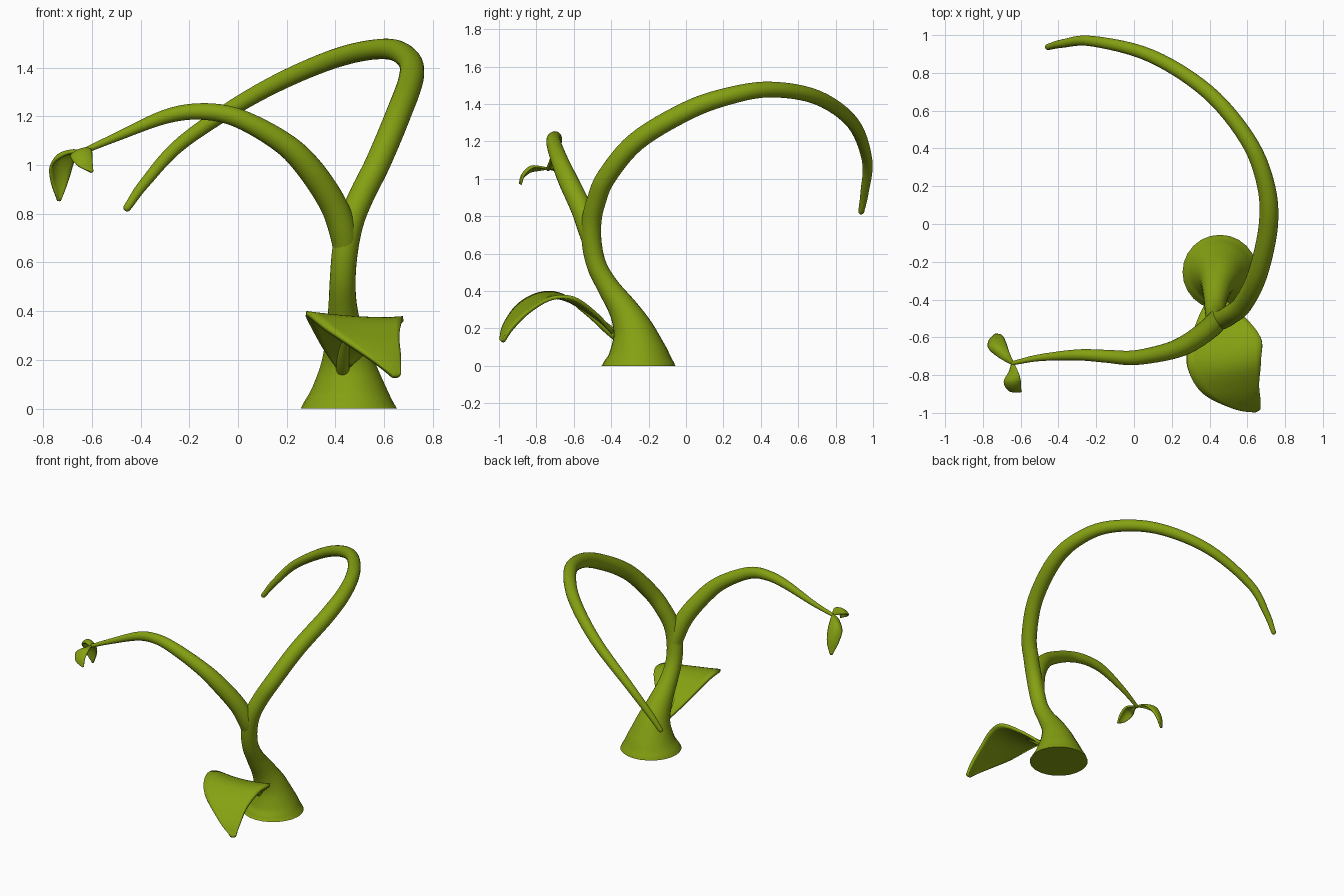
import bpy, bmesh, math
from mathutils import Vector

green = bpy.data.materials.new("leaf_green")
green.diffuse_color = (0.235, 0.355, 0.006, 1)


def spline(vals, steps):
    """Catmull-Rom through a list of Vectors."""
    ext = [vals[0] * 2 - vals[1]] + vals + [vals[-1] * 2 - vals[-2]]
    out = []
    for i in range(1, len(ext) - 2):
        a, b, c, d = ext[i - 1:i + 3]
        for s in range(steps):
            t = s / steps
            out.append(0.5 * (2 * b + (c - a) * t + (2 * a - 5 * b + 4 * c - d) * t * t
                              + (3 * b - a - 3 * c + d) * t ** 3))
    return out + [vals[-1].copy()]


def finish(bm, name):
    bmesh.ops.recalc_face_normals(bm, faces=bm.faces)
    me = bpy.data.meshes.new(name)
    bm.to_mesh(me)
    bm.free()
    me.materials.append(green)
    ob = bpy.data.objects.new(name, me)
    bpy.context.collection.objects.link(ob)
    bpy.ops.object.select_all(action='DESELECT')
    bpy.context.view_layer.objects.active = ob
    ob.select_set(True)
    bpy.ops.object.shade_smooth_by_angle(angle=math.radians(50))
    return ob


def tube(name, points, round_tip=True, sides=24, steps=6):
    """Tapered tube through (x, y, z, radius) points, first ring kept level."""
    pts = spline([Vector(p) for p in points], steps)
    path = [p.to_3d() for p in pts]
    radii = [p[3] for p in pts]
    n = len(path)
    tangents = [(path[min(i + 1, n - 1)] - path[max(i - 1, 0)]).normalized() for i in range(n)]
    tangents[0] = Vector((0, 0, 1)) if round_tip and points[0][2] == 0 else tangents[0]
    if round_tip:  # rounded end
        end, t, r = path[-1], tangents[-1], radii[-1]
        for a in (30, 60, 82):
            path.append(end + t * r * math.sin(math.radians(a)))
            radii.append(r * math.cos(math.radians(a)))
            tangents.append(t)
    bm = bmesh.new()
    rings = []
    u = Vector((1, 0, 0))
    for p, t, r in zip(path, tangents, radii):
        u = (u - t * u.dot(t)).normalized()
        v = t.cross(u)
        rings.append([bm.verts.new(p + r * (u * math.cos(k * math.tau / sides)
                                            + v * math.sin(k * math.tau / sides)))
                      for k in range(sides)])
    for a, b in zip(rings, rings[1:]):
        for k in range(sides):
            j = (k + 1) % sides
            bm.faces.new((a[k], a[j], b[j], b[k]))
    bm.faces.new(rings[0])
    bm.faces.new(rings[-1])
    return finish(bm, name)


def leaf(name, rows, thick, steps=6, across=10):
    """Blade lofted through rows of (left, middle, right) points."""
    sides = [spline([Vector(r[k]) for r in rows], steps) for k in range(3)]
    bm = bmesh.new()
    grid = []
    for l, m, r in zip(*sides):
        row = []
        for k in range(across + 1):
            t = k / across
            row.append(bm.verts.new(l * (1 - t) * (1 - 2 * t) + m * 4 * t * (1 - t)
                                    + r * t * (2 * t - 1)))
        grid.append(row)
    for a, b in zip(grid, grid[1:]):
        for k in range(across):
            bm.faces.new((a[k], a[k + 1], b[k + 1], b[k]))
    ob = finish(bm, name)
    mod = ob.modifiers.new("thickness", 'SOLIDIFY')
    mod.thickness = thick
    mod.offset = 0
    return ob


# Flared trunk that runs on into the long curling vine
tube("trunk_and_long_vine", [
    (0.455, -0.255, 0, 0.198), (0.455, -0.26, 0.08, 0.155), (0.45, -0.283, 0.19, 0.11),
    (0.438, -0.335, 0.3, 0.079), (0.43, -0.415, 0.42, 0.059), (0.43, -0.475, 0.53, 0.053),
    (0.44, -0.503, 0.65, 0.053), (0.465, -0.505, 0.77, 0.053), (0.51, -0.48, 0.88, 0.052),
    (0.575, -0.425, 1.01, 0.052), (0.655, -0.265, 1.2, 0.052), (0.712, 0.0, 1.36, 0.051),
    (0.695, 0.22, 1.44, 0.047), (0.6, 0.45, 1.477, 0.042), (0.39, 0.7, 1.435, 0.039),
    (0.09, 0.89, 1.3, 0.035), (-0.22, 0.968, 1.1, 0.028), (-0.38, 0.955, 0.93, 0.022),
    (-0.455, 0.937, 0.825, 0.016)])

# Side branch arching to the left
tube("side_branch", [
    (0.437, -0.49, 0.6, 0.04), (0.435, -0.515, 0.71, 0.056), (0.39, -0.56, 0.84, 0.056),
    (0.29, -0.63, 0.99, 0.053), (0.18, -0.675, 1.095, 0.046), (0.0, -0.708, 1.193, 0.039),
    (-0.15, -0.70, 1.22, 0.034), (-0.3, -0.693, 1.198, 0.029), (-0.5, -0.708, 1.115, 0.018),
    (-0.645, -0.737, 1.052, 0.011)])

# Stalk joining the large leaf to the trunk
tube("leaf_stalk", [
    (0.435, -0.33, 0.13, 0.03), (0.43, -0.41, 0.19, 0.026), (0.44, -0.5, 0.265, 0.019),
    (0.46, -0.58, 0.32, 0.01)])

# Large drooping leaf at the base
leaf("large_leaf", [
    ((0.40, -0.39, 0.175), (0.43, -0.395, 0.185), (0.46, -0.39, 0.175)),
    ((0.345, -0.49, 0.26), (0.445, -0.49, 0.265), (0.57, -0.48, 0.275)),
    ((0.285, -0.66, 0.375), (0.475, -0.63, 0.35), (0.67, -0.60, 0.36)),
    ((0.29, -0.78, 0.385), (0.51, -0.755, 0.365), (0.672, -0.72, 0.36)),
    ((0.365, -0.895, 0.325), (0.56, -0.87, 0.295), (0.66, -0.84, 0.29)),
    ((0.52, -0.97, 0.22), (0.61, -0.95, 0.21), (0.665, -0.925, 0.205)),
    ((0.635, -0.992, 0.135), (0.65, -0.985, 0.13), (0.665, -0.975, 0.135))], 0.02)

# Two small leaves at the branch tip
base = [(-0.645, -0.742, 1.05), (-0.643, -0.738, 1.055), (-0.64, -0.735, 1.05)]
leaf("small_leaf_back", [
    base,
    ((-0.705, -0.71, 1.045), (-0.685, -0.695, 1.058), (-0.662, -0.685, 1.045)),
    ((-0.765, -0.66, 1.0), (-0.73, -0.645, 1.035), (-0.678, -0.635, 1.0)),
    ((-0.765, -0.62, 0.93), (-0.738, -0.605, 0.955), (-0.698, -0.595, 0.93)),
    ((-0.738, -0.59, 0.853), (-0.735, -0.587, 0.852), (-0.728, -0.585, 0.853))], 0.012)
leaf("small_leaf_front", [
    base,
    ((-0.66, -0.785, 1.045), (-0.64, -0.785, 1.06), (-0.615, -0.78, 1.062)),
    ((-0.686, -0.835, 1.035), (-0.645, -0.835, 1.06), (-0.603, -0.82, 1.06)),
    ((-0.66, -0.88, 0.998), (-0.63, -0.875, 1.02), (-0.6, -0.865, 1.02)),
    ((-0.605, -0.887, 0.97), (-0.6, -0.885, 0.97), (-0.597, -0.882, 0.972))], 0.012)
